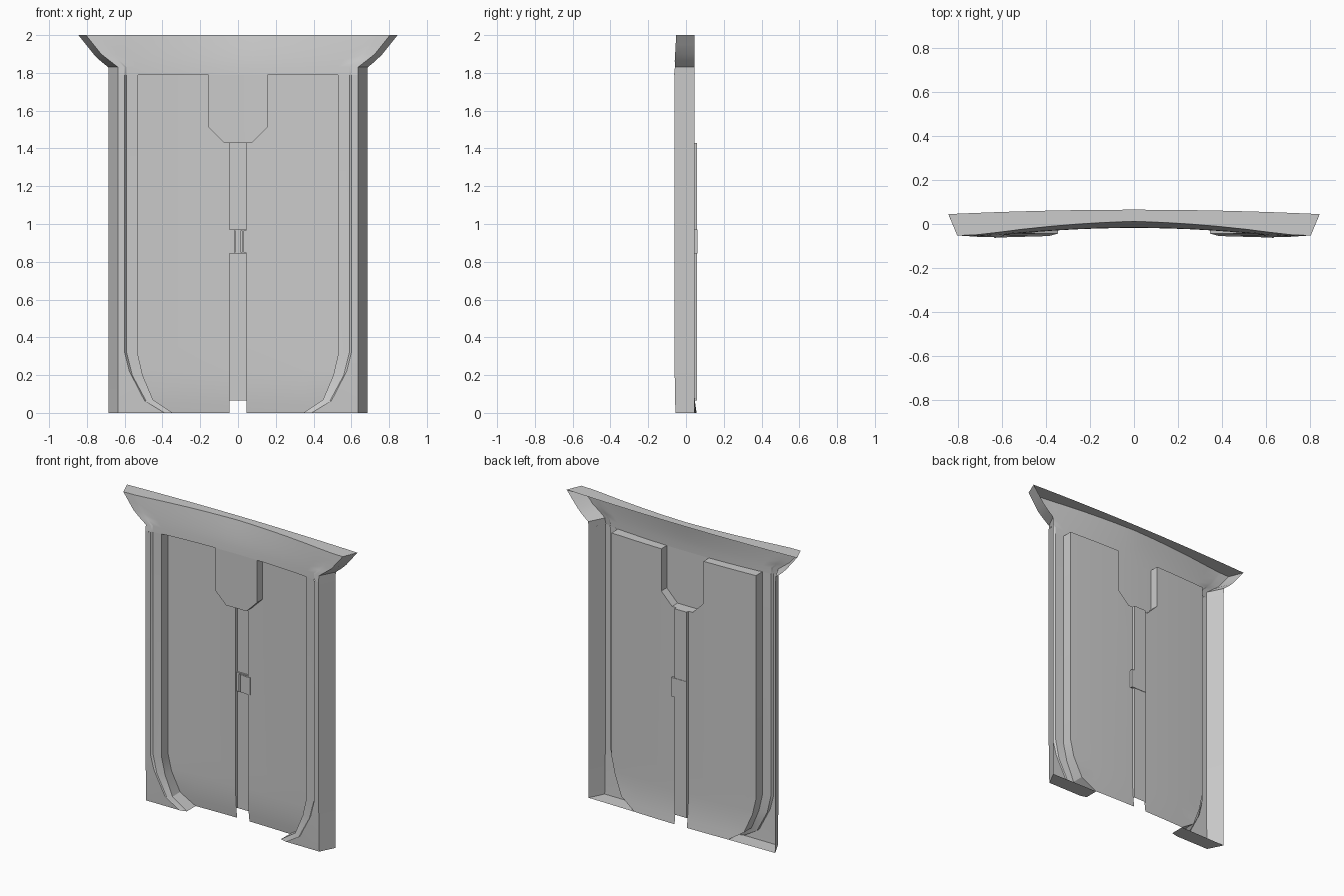
import bpy, bmesh, math

if "Cube" in bpy.data.objects:
    bpy.data.objects.remove(bpy.data.objects["Cube"])

# ---- helpers -------------------------------------------------------------
def front(x, z):
    """Depth of the bowed front skin; it rolls back towards the top edge."""
    k = max(0.0, (z - 1.79) / 0.21)
    y = -0.018 - 0.09 * min(x, 0.7) ** 2
    return y + 0.03 * k ** 1.5 * (1 - 0.7 * min(x, 0.85) / 0.85)

def back(x, z=1.0):
    """Depth of the recessed panel, flaring rearwards at the sill."""
    return 0.039 - 0.055 * x * x + 0.017 * max(0.0, 1 - z / 0.22) ** 2

def finish(name, bm, mirror=True, angle=25):
    if mirror:
        geo = bmesh.ops.duplicate(bm, geom=bm.verts[:] + bm.edges[:] + bm.faces[:])["geom"]
        bmesh.ops.scale(bm, vec=(-1, 1, 1), verts=[g for g in geo if isinstance(g, bmesh.types.BMVert)])
        bmesh.ops.reverse_faces(bm, faces=[g for g in geo if isinstance(g, bmesh.types.BMFace)])
    bmesh.ops.remove_doubles(bm, verts=bm.verts, dist=0.0005)
    bmesh.ops.recalc_face_normals(bm, faces=bm.faces)
    if sum(f.normal.y * f.calc_area() for f in bm.faces) > 0.001:
        bmesh.ops.reverse_faces(bm, faces=bm.faces)
    me = bpy.data.meshes.new(name)
    bm.to_mesh(me)
    bm.free()
    ob = bpy.data.objects.new(name, me)
    bpy.context.collection.objects.link(ob)
    bpy.ops.object.select_all(action='DESELECT')
    ob.select_set(True)
    bpy.context.view_layer.objects.active = ob
    bpy.ops.object.shade_smooth_by_angle(angle=math.radians(angle))
    return ob

def loft(bm, rows):
    """Skin a list of equally long point rows."""
    grid = [[bm.verts.new(p) for p in r] for r in rows]
    for a, b in zip(grid, grid[1:]):
        for i in range(len(a) - 1):
            q = [a[i], a[i + 1], b[i + 1], b[i]]
            keep = []
            for v in q:
                if all((v.co - w.co).length > 1e-4 for w in keep):
                    keep.append(v)
            if len(keep) > 2:
                bm.faces.new(keep)

def box(bm, x0, x1, y0, y1, z0, z1):
    vs = bmesh.ops.create_cube(bm, size=1)["verts"]
    for v in vs:
        v.co = ((x0, x1)[v.co.x > 0], (y0, y1)[v.co.y > 0], (z0, z1)[v.co.z > 0])

# ---- recessed door panels, with walls around the centre tongue -----------
bm = bmesh.new()
cuts = [9, 0.35, 0.22, 0.16, 0.1, 0.05, 0]
inner = [(0.045, 1.43, 0), (0.075, 1.43, 0), (0.155, 1.51, 0)]
outer = [(0.155, 1.79, 0), (0.25, 1.79, 0), (0.345, 1.79, 0), (0.45, 1.79, 0.07),
         (0.505, 1.79, 0.2), (0.53, 1.79, 0.31)]
for cols in (inner, outer):
    rows = []
    for c in cuts:
        row = []
        for x, top, bot in cols:
            z = min(top, max(bot, c))
            row.append((x, back(x, z), z))
        rows.append(row)
    loft(bm, rows)
rim = [(x, t) for x, t, b in inner + outer]
loft(bm, [[(x, front(x, z), z) for x, z in rim], [(x, back(x, z), z) for x, z in rim]])
finish("door_panels", bm)

# ---- centre seam channel behind the panels -------------------------------
bm = bmesh.new()
loft(bm, [[(0, 0.057, z), (0.045, 0.057, z), (0.045, back(0.045, z), z)]
          for z in (1.43, 0.22, 0.16, 0.1, 0.065)])
loft(bm, [[(0, front(0, 1.43), 1.43), (0.045, front(0.045, 1.43), 1.43)],
          [(0, 0.057, 1.43), (0.045, 0.057, 1.43)]])
finish("centre_channel", bm)

# ---- centre tongue hanging from the header -------------------------------
bm = bmesh.new()
loft(bm, [[(x, front(x, z), z) for x, z in r] for r in (
    [(0, 1.79), (0.075, 1.79), (0.155, 1.79)],
    [(0, 1.51), (0.075, 1.51), (0.155, 1.51)],
    [(0, 1.43), (0.075, 1.43), (0.075, 1.43)])])
finish("centre_tongue", bm)

# ---- side pillars sweeping into the feet ---------------------------------
bm = bmesh.new()
line_a = [(0.60, 1.79), (0.60, 0.32), (0.575, 0.22), (0.495, 0.065), (0.39, 0)]
line_b = [(0.59, 1.79), (0.59, 0.32), (0.56, 0.2), (0.485, 0.06), (0.38, 0)]
line_c = [(0.53, 1.79), (0.53, 0.31), (0.505, 0.2), (0.45, 0.07), (0.345, 0)]
rows = []
for i, ((ax, az), (bx, bz), (cx, cz)) in enumerate(zip(line_a, line_b, line_c)):
    ya = (-0.062, -0.062, -0.06, -0.058, -0.055)[i]
    yb = (-0.048, -0.048, -0.052, -0.053, -0.053)[i]
    rows.append([(0.685, 0.044, az), (0.635, ya, az), (ax, ya, az), (bx, yb, bz),
                 (cx, front(0.53, cz), cz), (cx, back(cx, cz), cz)])
loft(bm, rows)
bm.faces.new([bm.verts.new(p) for p in rows[-1]])   # sole of the foot
finish("pillars", bm, angle=20)

# ---- flared header with top cap and end returns --------------------------
bm = bmesh.new()
levels = [(1.79, 0.635, 0.685), (1.83, 0.635, 0.687), (1.865, 0.68, 0.73),
          (1.90, 0.725, 0.765), (1.95, 0.765, 0.805), (2.0, 0.805, 0.845)]
stations = [0, 0.08, 0.155, 0.25, 0.345, 0.45, 0.53, 0.59, 0.60, 0.635]
rows, ends = [], []
for z, w, wo in levels:
    fade = max(0.0, 1 - (z - 1.79) / 0.11)
    row = []
    for s in stations:
        x = s + (s / 0.635) ** 3 * (w - 0.635)
        row.append((x, front(x, z) - (0.009 * fade if s >= 0.6 else 0), z))
    rows.append(row)
    ends.append([row[-1], (wo, 0.044, z)])
loft(bm, rows)
loft(bm, ends)
top = rows[-1]
loft(bm, [top, [(p[0] * 0.845 / 0.805, 0.065 - 0.028 * p[0] ** 2 / 0.9, 2.0) for p in top]])
finish("header", bm)

# ---- latch: shallow backing plate, hinge bars and catch ------------------
bm = bmesh.new()
box(bm, -0.045, 0.065, 0.046, 0.06, 0.845, 0.97)
finish("latch_plate", bm, mirror=False)
bm = bmesh.new()
for x0, x1, y0 in ((-0.02, -0.012, 0.036), (-0.008, 0.008, 0.04), (0.012, 0.025, 0.036)):
    box(bm, x0, x1, y0, 0.047, 0.85, 0.965)
box(bm, 0.028, 0.063, 0.034, 0.047, 0.85, 0.965)
finish("latch_bars", bm, mirror=False)
